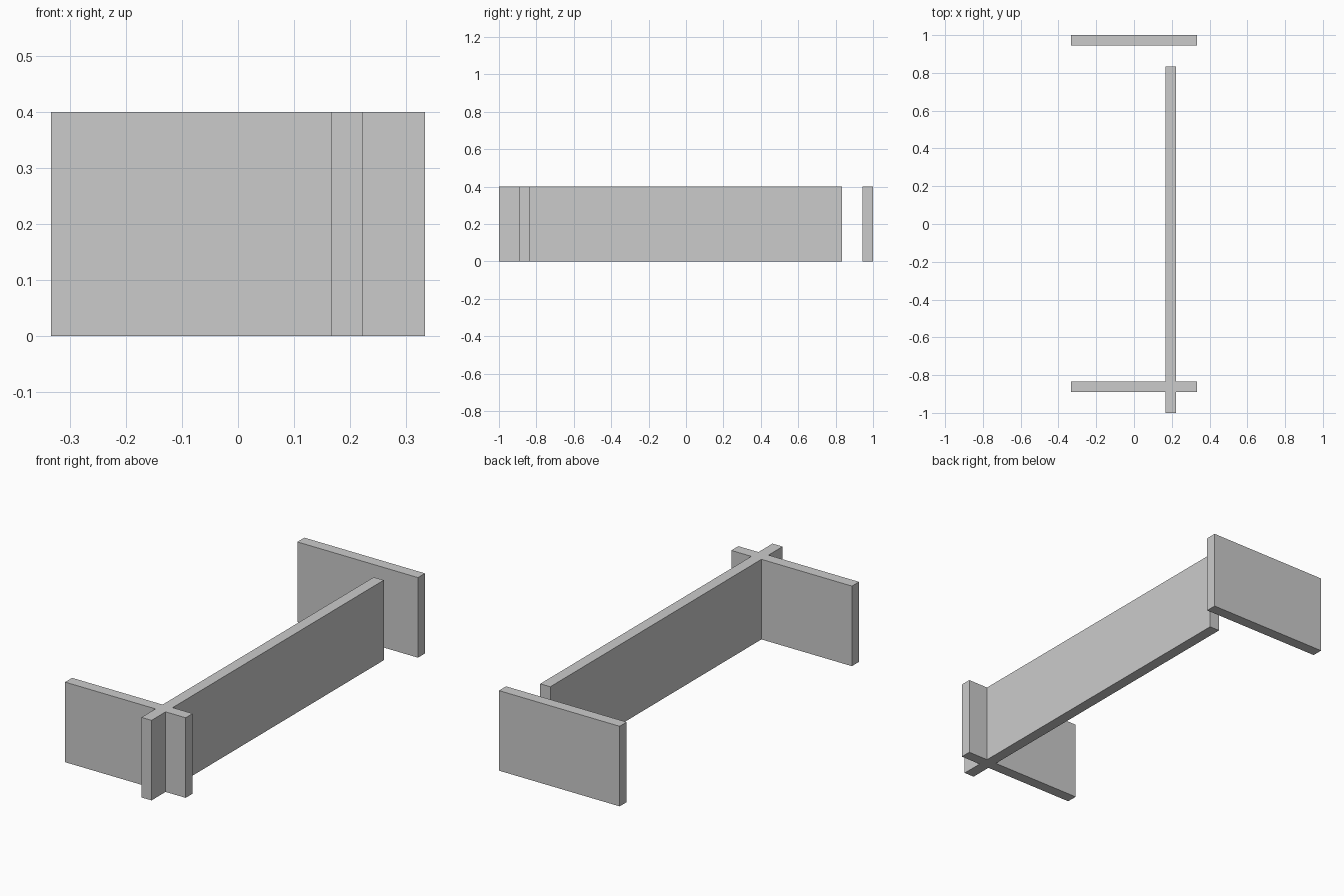
import bpy, bmesh

if "Cube" in bpy.data.objects:
    bpy.data.objects.remove(bpy.data.objects["Cube"])

U = 1 / 18          # wall thickness, also the layout module
HEIGHT = 0.4


def extruded_wall(name, outline):
    """Raise a plan outline (in modules, counter-clockwise) to wall height."""
    bm = bmesh.new()
    base = bm.faces.new([bm.verts.new((x * U, y * U, 0)) for x, y in outline])
    top = bmesh.ops.extrude_face_region(bm, geom=[base], use_keep_orig=True)
    verts = [v for v in top["geom"] if isinstance(v, bmesh.types.BMVert)]
    bmesh.ops.translate(bm, verts=verts, vec=(0, 0, HEIGHT))
    bmesh.ops.recalc_face_normals(bm, faces=bm.faces)
    mesh = bpy.data.meshes.new(name)
    bm.to_mesh(mesh)
    bm.free()
    obj = bpy.data.objects.new(name, mesh)
    bpy.context.collection.objects.link(obj)
    return obj


# Long wall joined with the short wall crossing it near the front
extruded_wall("crossed_walls", [
    (3, -18), (4, -18), (4, -16), (6, -16), (6, -15), (4, -15),
    (4, 15), (3, 15), (3, -15), (-6, -15), (-6, -16), (3, -16)])

# Free-standing wall at the back
extruded_wall("back_wall", [(-6, 17), (6, 17), (6, 18), (-6, 18)])
